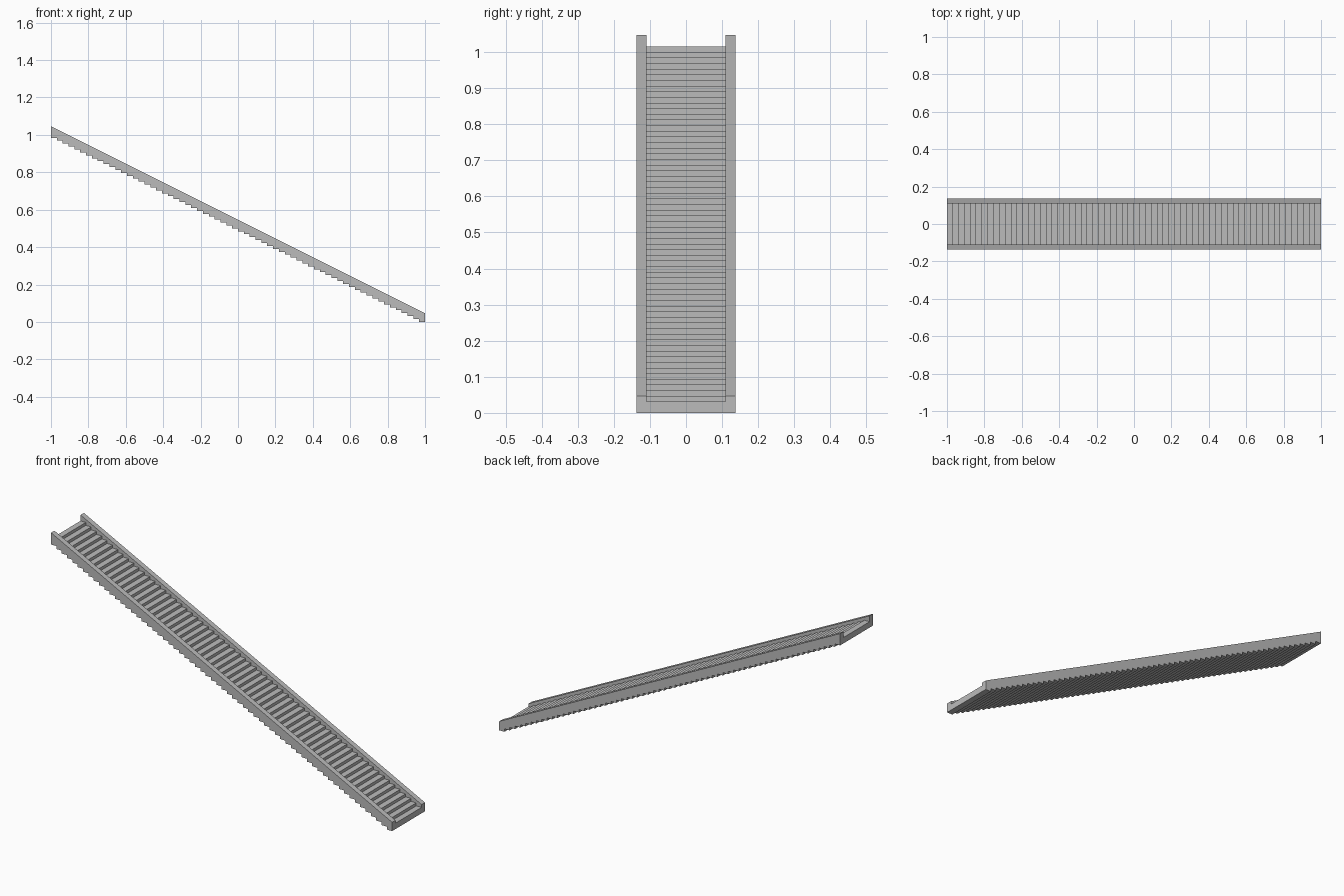
import bpy
import bmesh

STEPS = 64
GOING = 2 / STEPS        # depth of one tread
RISE = GOING / 2         # height of one riser
INNER = 3.5 * GOING      # half width between the side walls
OUTER = 4.4 * GOING      # half width overall

cube = bpy.data.objects.get("Cube")
if cube:
    bpy.data.objects.remove(cube, do_unlink=True)

grey = bpy.data.materials.new("concrete grey")
grey.use_nodes = True
colour = (0.5, 0.5, 0.5, 1)
grey.diffuse_color = colour
grey.node_tree.nodes["Principled BSDF"].inputs["Base Color"].default_value = colour


def staircase_line(lift):
    """Zigzag of (x, z) points climbing from +x to -x."""
    points = []
    for i in range(STEPS):
        z = i * RISE + lift
        points += [(1 - i * GOING, z), (1 - (i + 1) * GOING, z)]
    return points


def extrude_profile(name, profile, y0, y1):
    """Solid made by sweeping an x-z profile from y0 to y1."""
    bm = bmesh.new()
    face = bm.faces.new([bm.verts.new((x, y0, z)) for x, z in profile])
    swept = bmesh.ops.extrude_face_region(bm, geom=[face], use_keep_orig=True)
    verts = [v for v in swept["geom"] if isinstance(v, bmesh.types.BMVert)]
    bmesh.ops.translate(bm, verts=verts, vec=(0, y1 - y0, 0))
    bmesh.ops.recalc_face_normals(bm, faces=bm.faces)
    mesh = bpy.data.meshes.new(name)
    bm.to_mesh(mesh)
    bm.free()
    mesh.materials.append(grey)
    obj = bpy.data.objects.new(name, mesh)
    bpy.context.collection.objects.link(obj)
    return obj


underside = staircase_line(0)

# Flight of steps, stepped above and below
treads = staircase_line(2 * RISE)
extrude_profile("stair_flight", underside + treads[::-1], -INNER, INNER)

# Side walls: stepped below, straight sloping top
slope = [(-1, 1 + 3 * RISE), (1, 3 * RISE)]
extrude_profile("right_side_wall", underside + slope, -OUTER, -INNER)
extrude_profile("left_side_wall", underside + slope, INNER, OUTER)
